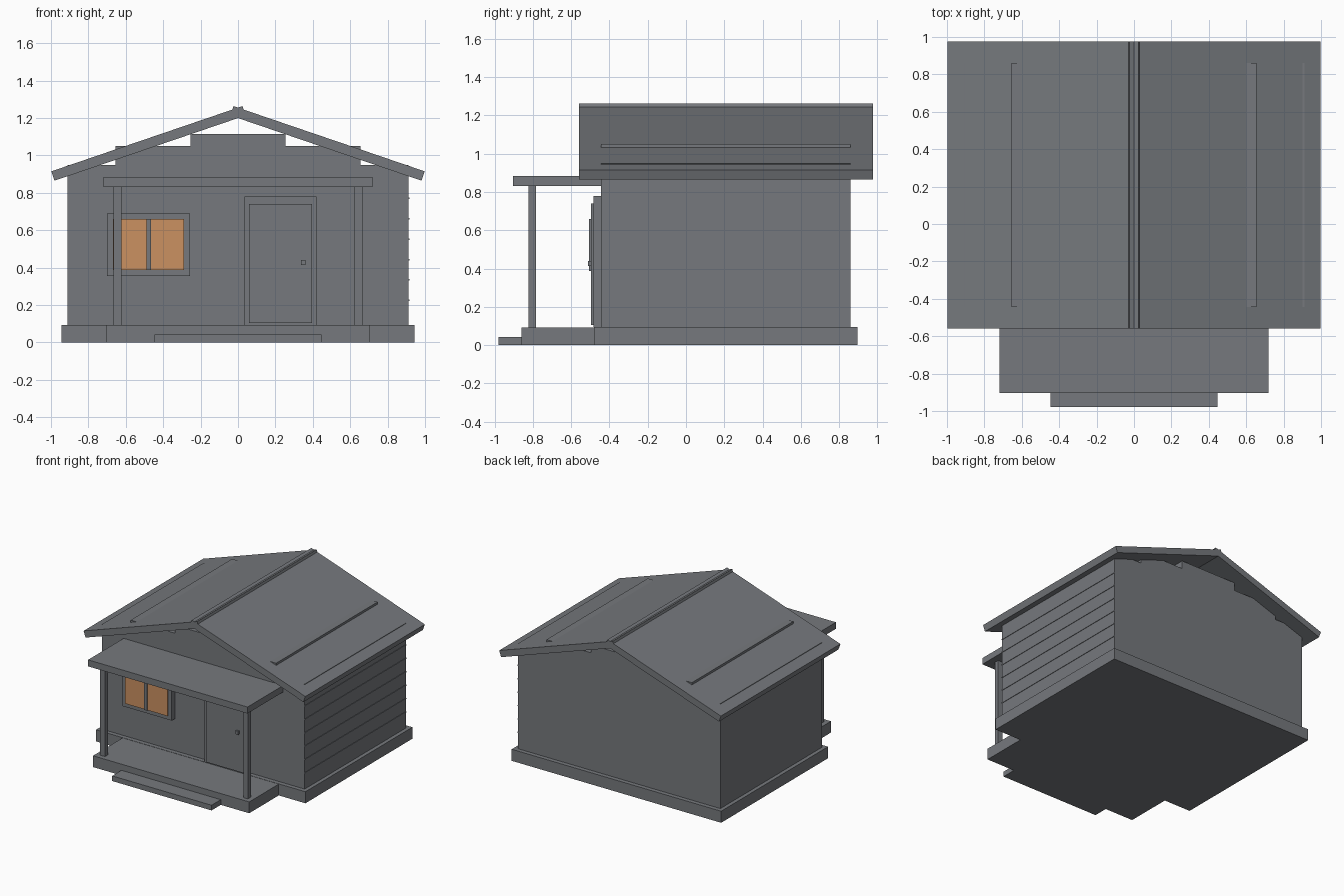
import bpy
import bmesh

if "Cube" in bpy.data.objects:
    bpy.data.objects.remove(bpy.data.objects["Cube"])


def material(name, rgb):
    m = bpy.data.materials.new(name)
    m.diffuse_color = (*rgb, 1.0)
    m.use_nodes = True
    m.node_tree.nodes["Principled BSDF"].inputs["Base Color"].default_value = m.diffuse_color
    return m


GREY = material("slate grey", (0.18, 0.19, 0.205))
AMBER = material("warm amber glass", (0.60, 0.285, 0.12))


def prism(name, profile, y0, y1, mat=GREY):
    """Extrude an (x, z) outline along y."""
    bm = bmesh.new()
    face = bm.faces.new([bm.verts.new((x, y0, z)) for x, z in profile])
    ext = bmesh.ops.extrude_face_region(bm, geom=[face])
    moved = [g for g in ext["geom"] if isinstance(g, bmesh.types.BMVert)]
    bmesh.ops.translate(bm, verts=moved, vec=(0, y1 - y0, 0))
    bmesh.ops.recalc_face_normals(bm, faces=bm.faces)
    mesh = bpy.data.meshes.new(name)
    bm.to_mesh(mesh)
    bm.free()
    mesh.materials.append(mat)
    obj = bpy.data.objects.new(name, mesh)
    bpy.context.collection.objects.link(obj)
    return obj


def box(name, x, y, z, mat=GREY):
    return prism(name, [(x[0], z[0]), (x[1], z[0]), (x[1], z[1]), (x[0], z[1])], y[0], y[1], mat)


FRONT, BACK = -0.445, 0.86

# Foundation, walls and stepped gable
box("foundation", (-0.943, 0.943), (-0.48, 0.895), (0, 0.094))
box("walls", (-0.912, 0.912), (FRONT, BACK), (0.094, 0.948))
box("lower_gable", (-0.655, 0.655), (FRONT, BACK), (0.948, 1.05))
box("upper_gable", (-0.255, 0.255), (FRONT, BACK), (1.05, 1.115))

# Thin siding battens on the right wall
for i in range(6):
    z = 0.225 + 0.109 * i
    box(f"siding_batten_{i + 1}", (0.91, 0.916), (FRONT, BACK), (z - 0.004, z + 0.004))

# Roof slabs, crossing a little at the ridge
SLOPE = 0.341
for side, sx in (("left", -1), ("right", 1)):
    top_in = (-0.024, 1.255 + 0.024 * SLOPE)
    top_out = (0.998, 1.255 - 0.998 * SLOPE)
    dx, dz = -0.017, -0.05
    outline = [top_in, top_out, (top_out[0] + dx, top_out[1] + dz), (top_in[0] + dx, top_in[1] + dz)]
    # the inner lower corner stays inside the opposite slab
    prism(f"{side}_roof", [(sx * x, z) for x, z in outline], -0.56, 0.977)

# Porch
box("porch_deck", (-0.703, 0.703), (-0.86, FRONT), (0, 0.092))
box("porch_step", (-0.447, 0.447), (-0.979, -0.86), (0, 0.042))
box("porch_roof", (-0.718, 0.718), (-0.903, FRONT), (0.832, 0.885))
for side, sx in (("left", -1), ("right", 1)):
    box(f"{side}_porch_post", (sx * 0.644 - 0.021, sx * 0.644 + 0.021), (-0.822, -0.783), (0.092, 0.832))

# Door
box("door_frame", (0.035, 0.42), (-0.482, FRONT), (0.094, 0.78))
box("door", (0.059, 0.396), (-0.495, -0.482), (0.105, 0.74))
box("door_knob", (0.337, 0.36), (-0.511, -0.495), (0.413, 0.44))

# Window
box("window_frame", (-0.70, -0.256), (-0.487, FRONT), (0.355, 0.69))
box("window_glass", (-0.668, -0.288), (-0.497, -0.487), (0.387, 0.66), AMBER)
box("window_mullion", (-0.49, -0.466), (-0.507, -0.487), (0.387, 0.66))
